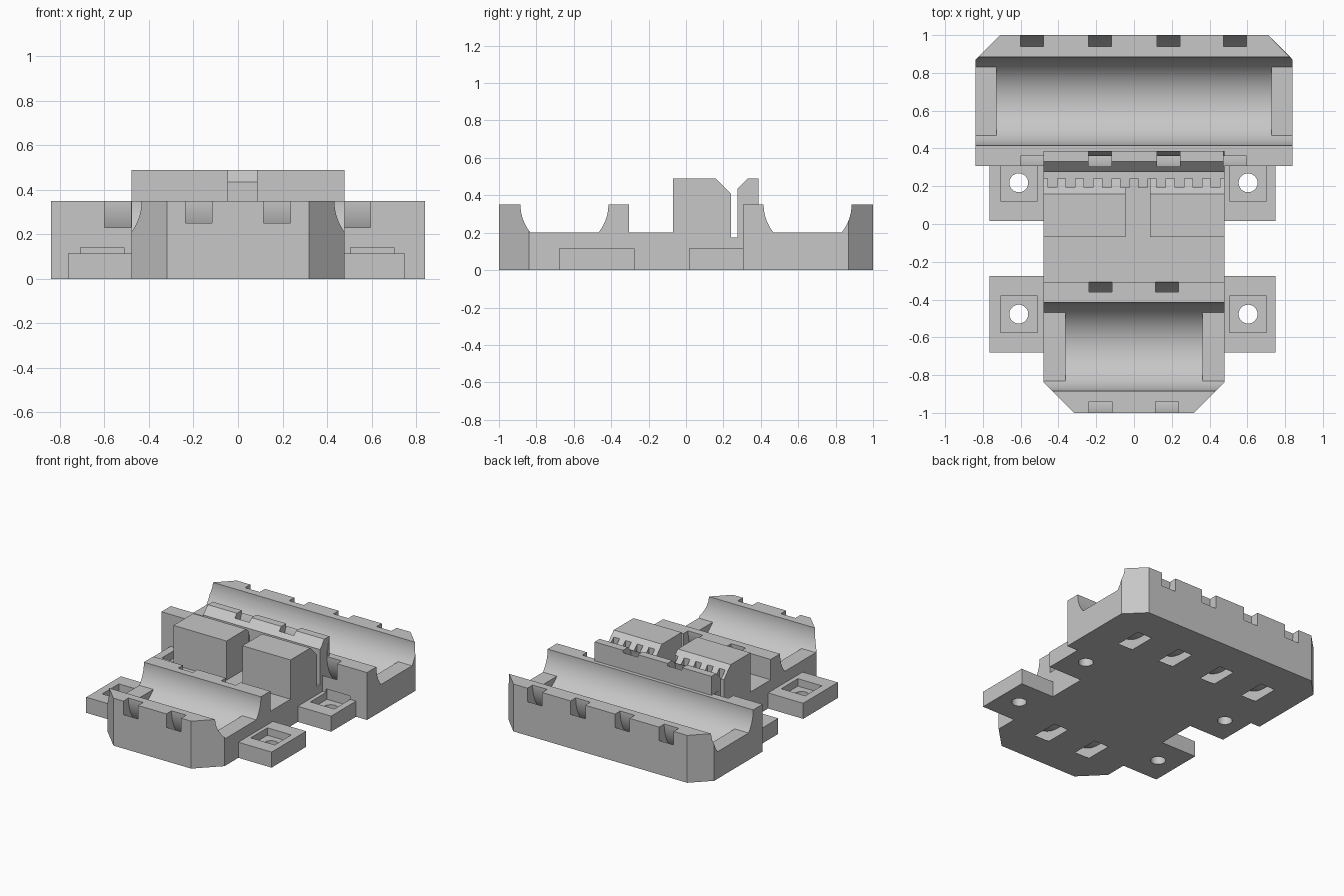
import bpy, bmesh, math
from mathutils import Vector

old = bpy.data.objects.get("Cube")
if old:
    bpy.data.objects.remove(old, do_unlink=True)

grey = bpy.data.materials.new("plain grey")
grey.use_nodes = True
grey.diffuse_color = (0.57, 0.57, 0.57, 1)
grey.node_tree.nodes["Principled BSDF"].inputs["Base Color"].default_value = (0.57, 0.57, 0.57, 1)

PIPE_Z, PIPE_R = 0.35, 0.235      # pipe axis height and groove radius
TIE_IN, TIE_OUT = 0.29, 0.364     # cable tie tunnel radii
BODY, WIDE = 0.478, 0.84          # half widths of body and rear cradle


def finish(bm, name):
    bmesh.ops.recalc_face_normals(bm, faces=bm.faces)
    mesh = bpy.data.meshes.new(name)
    bm.to_mesh(mesh)
    bm.free()
    mesh.materials.append(grey)
    ob = bpy.data.objects.new(name, mesh)
    bpy.context.collection.objects.link(ob)
    return ob


def prism(name, points, axis, a, b):
    """Extrude a closed outline along x (points are y, z) or z (points are x, y)."""
    bm = bmesh.new()
    place = (lambda p, t: (t, *p)) if axis == "x" else (lambda p, t: (*p, t))
    face = bm.faces.new([bm.verts.new(place(p, a)) for p in points])
    out = bmesh.ops.extrude_face_region(bm, geom=[face])
    shift = Vector(place((0, 0), b - a))
    bmesh.ops.translate(bm, vec=shift,
                        verts=[v for v in out["geom"] if isinstance(v, bmesh.types.BMVert)])
    return finish(bm, name)


def box(name, x, y, z):
    return prism(name, [(x[0], y[0]), (x[1], y[0]), (x[1], y[1]), (x[0], y[1])], "z", *z)


def circle(cx, cy, r, n):
    steps = [(i + 0.5) * math.tau / n for i in range(n)]
    return [(cx + r * math.cos(t), cy + r * math.sin(t)) for t in steps]


def tie_ring(x, y):
    """Square-section ring around the pipe axis."""
    bm = bmesh.new()
    vs = [bm.verts.new((x + dx, y, PIPE_Z + r)) for dx, r in
          ((-0.06, TIE_IN), (0.06, TIE_IN), (0.06, TIE_OUT), (-0.06, TIE_OUT))]
    es = [bm.edges.new((vs[i], vs[(i + 1) % 4])) for i in range(4)]
    bmesh.ops.spin(bm, geom=vs + es, cent=(x, y, PIPE_Z), axis=(1, 0, 0),
                   angle=math.tau, steps=90)
    bmesh.ops.remove_doubles(bm, verts=bm.verts, dist=1e-4)
    return finish(bm, "tie_tunnel")


def combine(target, tool, operation):
    """Apply one boolean and throw the tool away."""
    mod = target.modifiers.new("bool", "BOOLEAN")
    mod.operation, mod.solver, mod.object = operation, "EXACT", tool
    bpy.context.view_layer.update()
    deps = bpy.context.evaluated_depsgraph_get()
    mesh = bpy.data.meshes.new_from_object(target.evaluated_get(deps))
    target.modifiers.clear()
    target.data = mesh
    bpy.data.objects.remove(tool, do_unlink=True)


def add(tool):
    combine(body, tool, "UNION")


def cut(tool):
    combine(body, tool, "DIFFERENCE")


# Narrow body: front cradle, deck, jaw with sloped top, slot and clip wall
side = [(-1, 0), (-1, 0.35), (-0.306, 0.35), (-0.306, 0.2), (-0.07, 0.2), (-0.07, 0.49),
        (0.16, 0.49), (0.24, 0.41), (0.24, 0.175), (0.275, 0.175), (0.275, 0.435),
        (0.33, 0.49), (0.387, 0.49), (0.387, 0)]
body = prism("pipe_clamp_body", side, "x", -BODY, BODY)

# Front corner chamfers
for s in (-1, 1):
    cut(prism("chamfer", [(s * 0.318, -1), (s * 0.638, -0.68), (s * 0.8, -1.2),
                          (s * 0.118, -1.2)], "z", -0.1, 0.6))

# Wide rear cradle with chamfered back corners
add(prism("rear_cradle", [(-WIDE, 0.306), (WIDE, 0.306), (WIDE, 0.87), (0.71, 1),
                          (-0.71, 1), (-WIDE, 0.87)], "z", 0, 0.35))

# Mounting feet
foot_rows = (-0.477, 0.218)
for y in foot_rows:
    add(box("left_foot", (0.4, 0.75), (y - 0.202, y + 0.202), (0, 0.115)))
    add(box("right_foot", (-0.765, -0.4), (y - 0.202, y + 0.202), (0, 0.115)))

# Pipe grooves with raised sills at both ends
for y, half, sill in ((-0.65, BODY, 0.363), (0.65, WIDE, 0.727)):
    cut(prism("groove", circle(y, PIPE_Z, PIPE_R, 96), "x", -1.1, 1.1))
    for s in (-1, 1):
        xs = sorted((s * sill, s * half))
        add(box("sill", xs, (y - 0.187, y + 0.187), (0.05, 0.2)))

# Cable tie tunnels
for x in (-0.177, 0.175):
    cut(tie_ring(x, -0.65))
for x in (-0.54, -0.18, 0.183, 0.535):
    cut(tie_ring(x, 0.65))

# Gap between the two jaws
cut(box("jaw_gap", (-0.045, 0.085), (-0.15, 0.255), (0.2, 0.6)))

# Belt teeth along the back of the jaws
for i in range(10):
    x = -0.432 + i * 0.096
    cut(box("tooth_slot", (x - 0.024, x + 0.024), (0.193, 0.258), (0.175, 0.6)))

# Square recess and screw hole in each foot
for x in (-0.61, 0.604):
    for y in foot_rows:
        cut(box("nut_recess", (x - 0.098, x + 0.098), (y - 0.097, y + 0.097), (0.06, 0.14)))
        cut(prism("screw_hole", circle(x, y, 0.05, 40), "z", -0.1, 0.1))

# Smooth the curved walls, keep hard edges
bpy.ops.object.select_all(action="DESELECT")
bpy.context.view_layer.objects.active = body
body.select_set(True)
bpy.ops.object.shade_smooth_by_angle(angle=math.radians(25))
